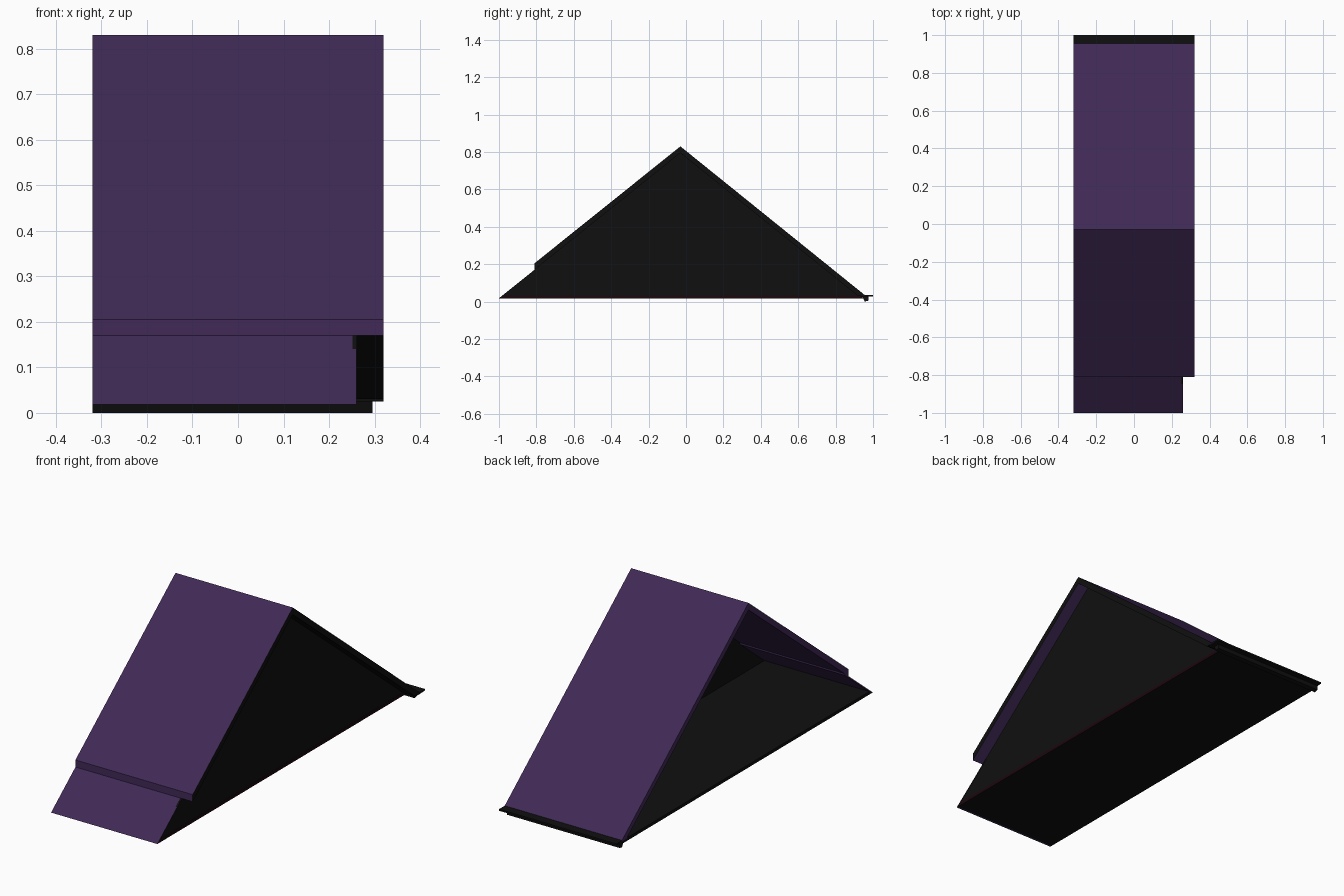
import bpy, bmesh
from mathutils import Vector

if "Cube" in bpy.data.objects:
    bpy.data.objects.remove(bpy.data.objects["Cube"])


def material(name, rgb):
    m = bpy.data.materials.new(name)
    m.diffuse_color = (*rgb, 1)
    m.use_nodes = True
    m.node_tree.nodes["Principled BSDF"].inputs["Base Color"].default_value = m.diffuse_color
    return m


PURPLE = material("purple", (0.052, 0.023, 0.093))
BLACK = material("black", (0.005, 0.005, 0.005))
MAROON = material("dark maroon", (0.012, 0.002, 0.004))


def extrude_x(name, profile, x0, x1, mats, rule=None):
    """Extrude a (y, z) profile along x; rule(normal) picks the material slot."""
    bm = bmesh.new()
    a = [bm.verts.new((x0, y, z)) for y, z in profile]
    b = [bm.verts.new((x1, y, z)) for y, z in profile]
    bm.faces.new(a)
    bm.faces.new(b)
    n = len(profile)
    for i in range(n):
        j = (i + 1) % n
        bm.faces.new((a[i], a[j], b[j], b[i]))
    bmesh.ops.recalc_face_normals(bm, faces=bm.faces)
    bm.normal_update()
    if rule:
        for f in bm.faces:
            f.material_index = rule(f.normal)
    me = bpy.data.meshes.new(name)
    bm.to_mesh(me)
    bm.free()
    for m in mats:
        me.materials.append(m)
    ob = bpy.data.objects.new(name, me)
    bpy.context.collection.objects.link(ob)
    return ob


L, R, WALL = -0.32, 0.32, 0.26

# Sloping outer panels, with black right-hand edges
extrude_x("front_panel", [(-0.03, 0.83), (-0.81, 0.205), (-0.81, 0.17), (-0.03, 0.795)],
          L, R, [PURPLE, BLACK], lambda n: int(n.x > 0.5))
extrude_x("back_panel", [(-0.03, 0.83), (0.962, 0.03), (0.92, 0.03), (-0.03, 0.795)],
          L, R, [PURPLE, BLACK], lambda n: int(n.x > 0.5 or n.z < -0.3))

# Lower front flap, tucked under the front panel
extrude_x("front_flap", [(-1.0, 0.018), (-0.78, 0.194), (-0.78, 0.186), (-0.99, 0.018)],
          L, WALL, [PURPLE, BLACK], lambda n: int(n.x > 0.5))

# Right side wall
extrude_x("side_wall", [(-0.995, 0.02), (0.94, 0.02), (-0.03, 0.805)],
          WALL - 0.008, WALL - 0.001, [BLACK])

# Floor, with a maroon right edge
extrude_x("floor", [(-0.995, 0.018), (0.95, 0.018), (0.935, 0.033), (-0.976, 0.033)],
          L, WALL, [BLACK, MAROON], lambda n: int(n.x > 0.5))

# Back ledge and the small hook beneath it
extrude_x("back_ledge", [(0.93, 0.025), (1.0, 0.027), (1.0, 0.035), (0.955, 0.035)],
          L, R, [BLACK])
extrude_x("ledge_hook", [(0.945, 0.027), (0.955, 0.0), (0.975, 0.005), (0.975, 0.027)],
          L, 0.295, [BLACK])
